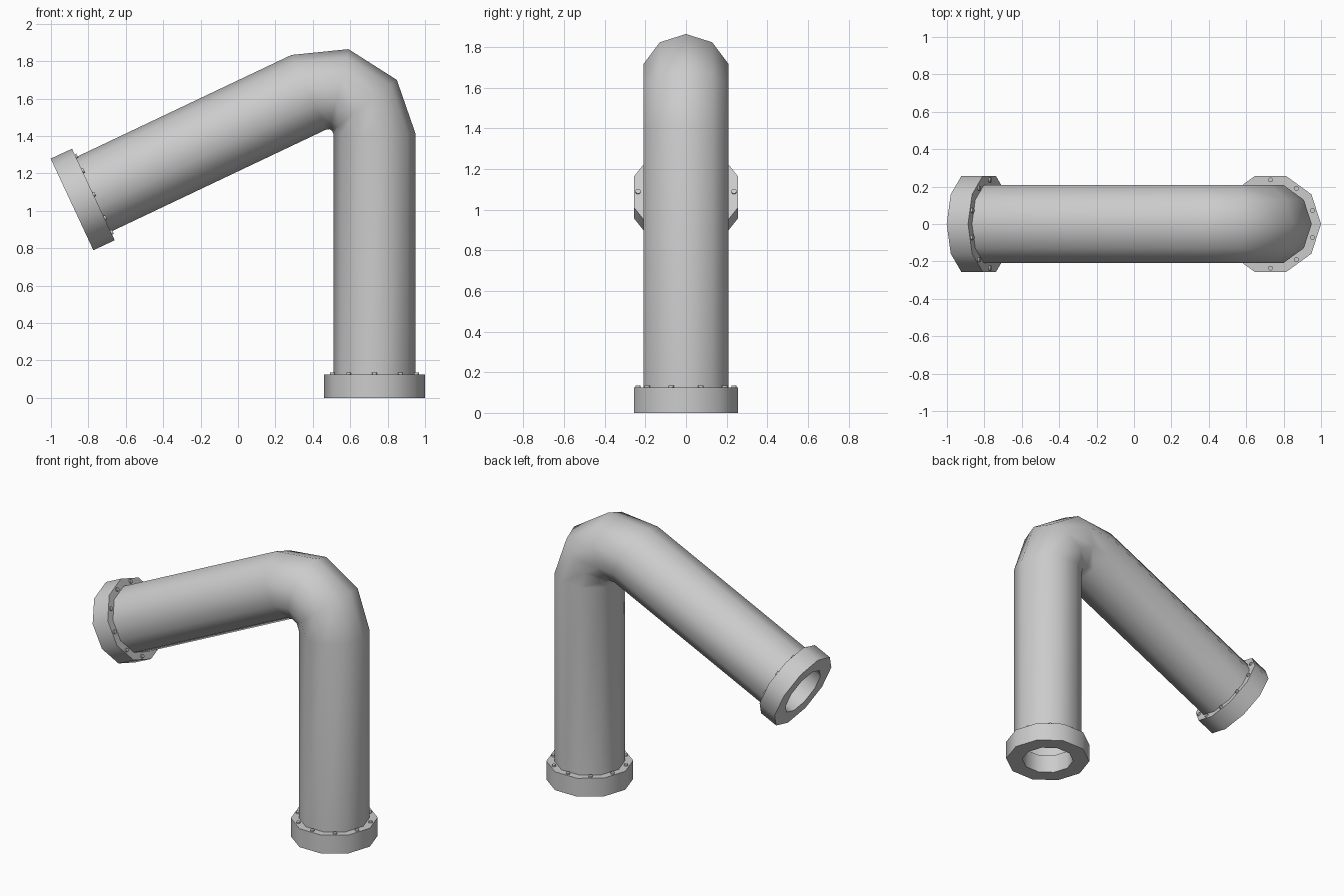
import bpy, bmesh
from math import cos, sin, pi, radians
from mathutils import Matrix, Vector

cube = bpy.data.objects.get("Cube")
if cube:
    bpy.data.objects.remove(cube, do_unlink=True)

SIDES = 10
PIPE_R, FLANGE_R, HOLE_R = 0.22, 0.27, 0.165
FLANGE_H = 0.126
BEND_R, BEND_ANGLE, BEND_STEPS = 0.247, radians(115), 3

grey = bpy.data.materials.new("pipe grey")
grey.use_nodes = True
grey.diffuse_color = (0.6, 0.6, 0.6, 1)
grey.node_tree.nodes["Principled BSDF"].inputs["Base Color"].default_value = (0.6, 0.6, 0.6, 1)


def frame(x, z, tilt):
    """Cross-section frame: its z axis leans from up towards -x by tilt."""
    return Matrix.Translation((x, 0, z)) @ Matrix.Rotation(-tilt, 4, 'Y')


def loft(name, sections, closed=False, smooth=60):
    """Skin a row of (frame, radius) decagons."""
    bm = bmesh.new()
    rings = [[bm.verts.new(m @ Vector((r * cos(2 * pi * i / SIDES), r * sin(2 * pi * i / SIDES), 0)))
              for i in range(SIDES)] for m, r in sections]
    pairs = list(zip(rings, rings[1:]))
    if closed:
        pairs.append((rings[-1], rings[0]))
    for a, b in pairs:
        for i in range(SIDES):
            j = (i + 1) % SIDES
            bm.faces.new((a[i], a[j], b[j], b[i]))
    return finish(name, bm, smooth)


def finish(name, bm, smooth):
    bmesh.ops.recalc_face_normals(bm, faces=bm.faces)
    mesh = bpy.data.meshes.new(name)
    bm.to_mesh(mesh)
    bm.free()
    mesh.materials.append(grey)
    obj = bpy.data.objects.new(name, mesh)
    bpy.context.collection.objects.link(obj)
    bpy.ops.object.select_all(action='DESELECT')
    obj.select_set(True)
    bpy.context.view_layer.objects.active = obj
    bpy.ops.object.shade_smooth_by_angle(angle=radians(smooth))
    return obj


def flange(name, base):
    """Collar with a central hole and a circle of bolts on its inner face."""
    up = base @ Matrix.Translation((0, 0, FLANGE_H))
    loft(name, [(base, HOLE_R), (base, FLANGE_R), (up, FLANGE_R), (up, HOLE_R)], closed=True)
    bm = bmesh.new()
    for i in range(SIDES):
        a = 2 * pi * (i + 0.5) / SIDES
        spot = up @ Matrix.Translation((0.236 * cos(a), 0.236 * sin(a), 0))
        bmesh.ops.create_cone(bm, cap_ends=True, segments=10, radius1=0.013,
                              radius2=0.013, depth=0.02, matrix=spot)
    finish(name + "_bolts", bm, 40)


# Flange positions: upright leg on the ground, sloping arm at the far end
foot = frame(0.73, 0, 0)
arm_end = frame(-0.8875, 1.034, BEND_ANGLE) @ Matrix.Rotation(pi, 4, 'X')
flange("base_flange", foot)
flange("arm_flange", arm_end)

# Pipe: straight leg, faceted elbow, straight arm
path = [(frame(0.73, 0.1, 0), PIPE_R)]
for k in range(BEND_STEPS + 1):
    t = BEND_ANGLE * k / BEND_STEPS
    path.append((frame(0.73 - BEND_R + BEND_R * cos(t), 1.41 + BEND_R * sin(t), t), PIPE_R))
inset = Vector((sin(BEND_ANGLE), 0, -cos(BEND_ANGLE))) * 0.1
path.append((frame(-0.8875 + inset.x, 1.034 + inset.z, BEND_ANGLE), PIPE_R))
loft("bent_pipe", path)
